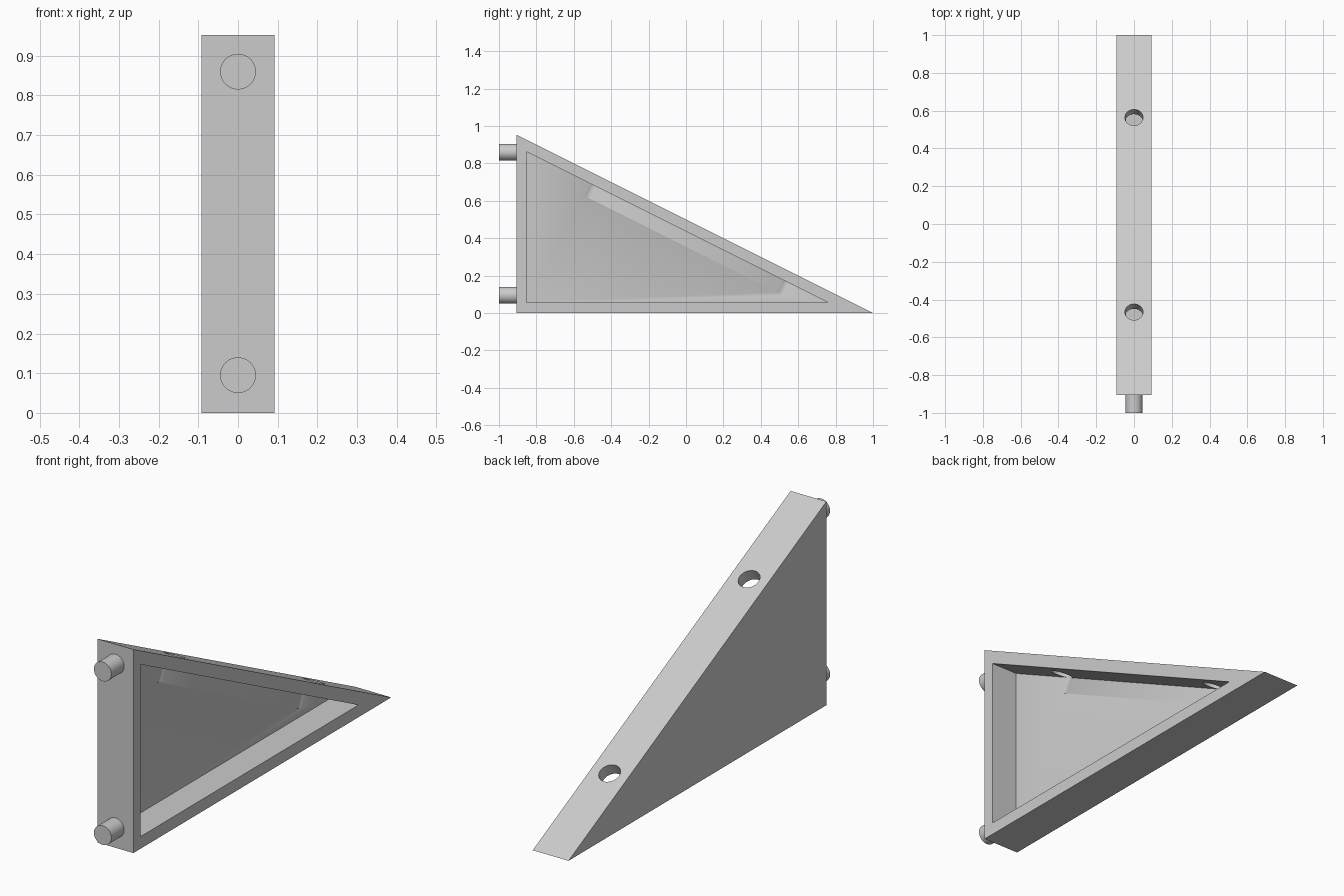
import bpy, bmesh
from mathutils import Vector

if "Cube" in bpy.data.objects:
    bpy.data.objects.remove(bpy.data.objects["Cube"], do_unlink=True)

grey = bpy.data.materials.new("light_grey")
grey.use_nodes = True
grey.diffuse_color = (0.6, 0.6, 0.6, 1)
grey.node_tree.nodes["Principled BSDF"].inputs["Base Color"].default_value = (0.6, 0.6, 0.6, 1)

FRONT, HEIGHT, HALF = -0.905, 0.952, 0.0925


def prism(name, profile, x0, x1):
    """Extrude a (y, z) profile along x."""
    bm = bmesh.new()
    base = bm.faces.new([bm.verts.new((x0, y, z)) for y, z in profile])
    grown = bmesh.ops.extrude_face_region(bm, geom=[base])["geom"]
    bmesh.ops.translate(bm, vec=(x1 - x0, 0, 0),
                        verts=[v for v in grown if isinstance(v, bmesh.types.BMVert)])
    bmesh.ops.recalc_face_normals(bm, faces=bm.faces)
    mesh = bpy.data.meshes.new(name)
    bm.to_mesh(mesh)
    bm.free()
    mesh.materials.append(grey)
    ob = bpy.data.objects.new(name, mesh)
    bpy.context.collection.objects.link(ob)
    return ob


def rod(name, start, end, radius):
    """Cylinder between two points."""
    a, b = Vector(start), Vector(end)
    bpy.ops.mesh.primitive_cylinder_add(vertices=48, radius=radius, depth=(b - a).length,
                                        location=(a + b) / 2)
    ob = bpy.context.object
    ob.name = name
    ob.rotation_euler = (b - a).to_track_quat('Z', 'Y').to_euler()
    ob.data.materials.append(grey)
    return ob


def activate(ob):
    bpy.ops.object.select_all(action='DESELECT')
    ob.select_set(True)
    bpy.context.view_layer.objects.active = ob


def cut(ob, cutter):
    cutter.hide_render = True
    mod = ob.modifiers.new("cut", 'BOOLEAN')
    mod.operation, mod.solver, mod.object = 'DIFFERENCE', 'EXACT', cutter
    activate(ob)
    bpy.ops.object.modifier_apply(modifier=mod.name)
    bpy.data.objects.remove(cutter, do_unlink=True)


# Triangular body with a recess open on its left side
body = prism("wedge_body", [(FRONT, 0), (1, 0), (FRONT, HEIGHT)], -HALF, HALF)
cut(body, prism("recess_cutter", [(-0.853, 0.057), (0.758, 0.057), (-0.853, 0.862)], -0.0435, 0.2))

# Peg holes square to the sloping face, grazing the recess floor
normal = Vector((0, HEIGHT, 1 - FRONT)).normalized()
for y in (-0.466, 0.564):
    mouth = Vector((0, y, (1 - y) * HEIGHT / (1 - FRONT)))
    cut(body, rod("hole_cutter", mouth - normal * 0.13, mouth + normal * 0.1, 0.048))
activate(body)
bpy.ops.object.shade_smooth_by_angle()

# Round pegs on the front face
for name, z in (("lower_peg", 0.095), ("upper_peg", 0.86)):
    peg = rod(name, (0, -1, z), (0, FRONT + 0.01, z), 0.045)
    activate(peg)
    bpy.ops.object.shade_smooth_by_angle()
